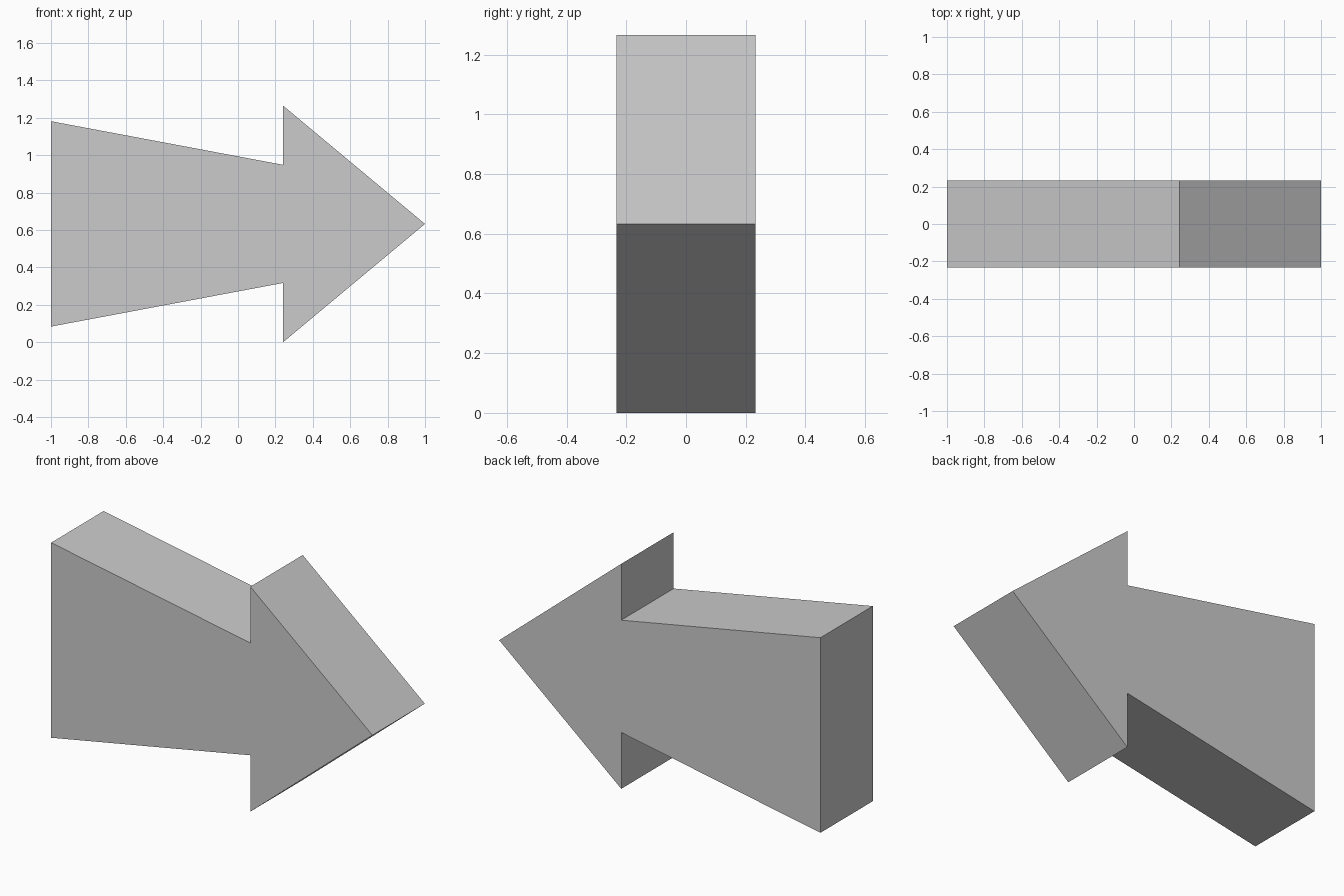
import bpy
import bmesh
from mathutils import Vector

cube = bpy.data.objects.get("Cube")
if cube:
    bpy.data.objects.remove(cube, do_unlink=True)

MID_Z = 0.633
DEPTH = 0.466

# Plain grey paint
grey = bpy.data.materials.new("light_grey")
grey.use_nodes = True
colour = (0.6, 0.6, 0.6, 1)
grey.diffuse_color = colour
grey.node_tree.nodes["Principled BSDF"].inputs["Base Color"].default_value = colour

# Arrow outline: upper half from tail to tip, mirrored below
upper = [(-1, 0.549), (0.24, 0.316), (0.24, MID_Z)]
outline = upper + [(1, 0)] + [(x, -z) for x, z in reversed(upper)]

# Extrude the outline through the depth
bm = bmesh.new()
face = bm.faces.new([bm.verts.new((x, -DEPTH / 2, MID_Z + z)) for x, z in outline])
extruded = bmesh.ops.extrude_face_region(bm, geom=[face], use_keep_orig=True)
back = [v for v in extruded["geom"] if isinstance(v, bmesh.types.BMVert)]
bmesh.ops.translate(bm, verts=back, vec=Vector((0, DEPTH, 0)))
bmesh.ops.recalc_face_normals(bm, faces=bm.faces)

mesh = bpy.data.meshes.new("arrow_sign")
bm.to_mesh(mesh)
bm.free()
mesh.materials.append(grey)
arrow = bpy.data.objects.new("arrow_sign", mesh)
bpy.context.collection.objects.link(arrow)
